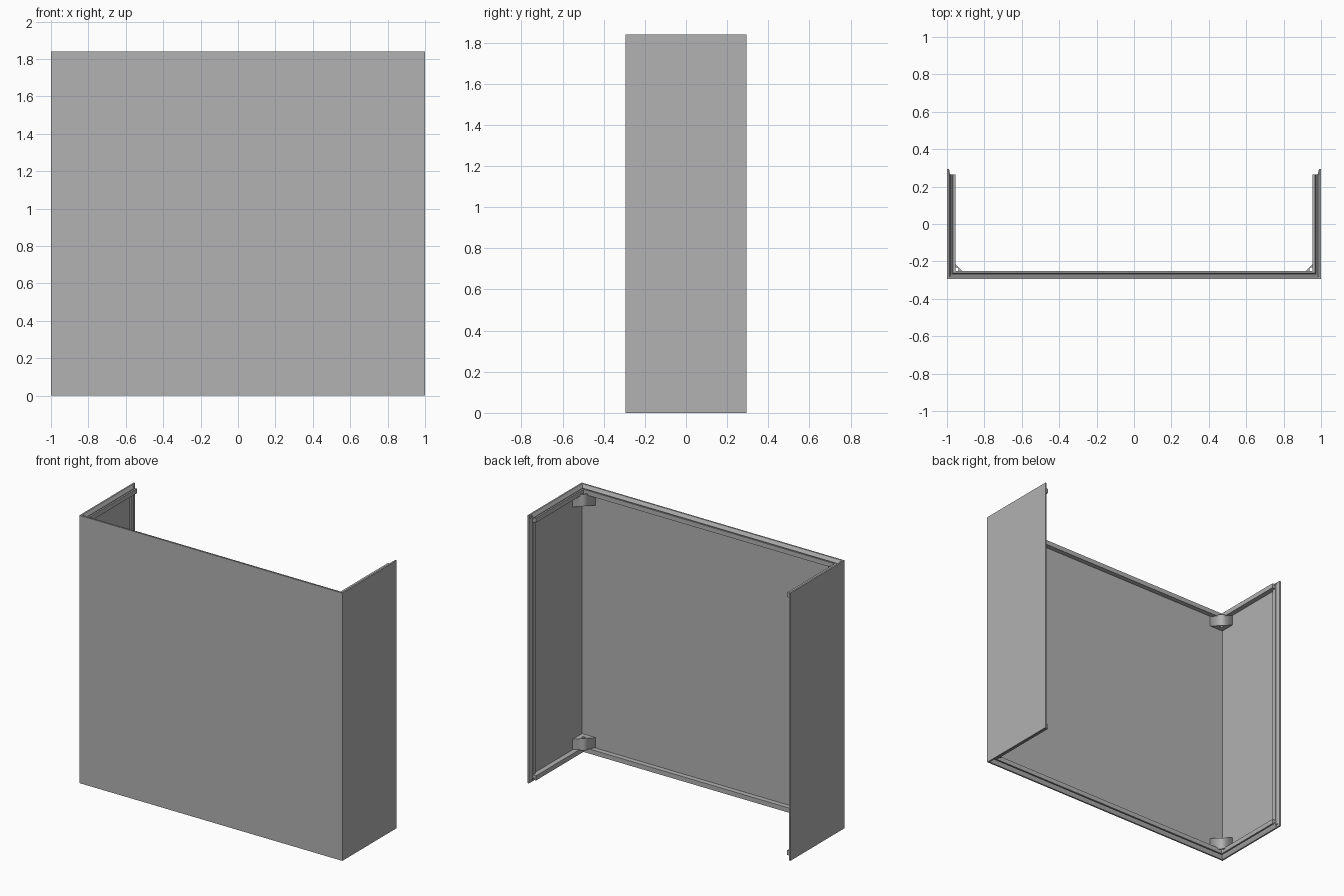
import bpy
import bmesh
from math import sin, cos, tau

cube = bpy.data.objects.get("Cube")
if cube:
    bpy.data.objects.remove(cube, do_unlink=True)

HALF_X, HALF_Y, HEIGHT = 1.0, 0.295, 1.84
RIB_END = 0.265      # back end of the inner ribs
WALL = 0.011         # thickness of the thin shell

grey = bpy.data.materials.new("plain grey")
grey.use_nodes = True
colour = (0.445, 0.445, 0.445, 1)
grey.diffuse_color = colour
grey.node_tree.nodes["Principled BSDF"].inputs["Base Color"].default_value = colour


def add_object(name, data):
    obj = bpy.data.objects.new(name, data)
    data.materials.append(grey)
    bpy.context.collection.objects.link(obj)
    return obj


def mesh_object(name, bm):
    bmesh.ops.recalc_face_normals(bm, faces=bm.faces)
    mesh = bpy.data.meshes.new(name)
    bm.to_mesh(mesh)
    bm.free()
    return add_object(name, mesh)


def u_sweep(name, profile, end_y):
    """Sweep an (inward offset, z) profile round the three walls with mitred corners."""
    bm = bmesh.new()
    rings = []
    for side, at_end in ((-1, True), (-1, False), (1, False), (1, True)):
        rings.append([bm.verts.new((side * (HALF_X - o),
                                    end_y if at_end else o - HALF_Y, z))
                      for o, z in profile])
    n = len(profile)
    for a, b in zip(rings, rings[1:]):
        for i in range(n):
            j = (i + 1) % n
            bm.faces.new((a[i], a[j], b[j], b[i]))
    bm.faces.new(rings[0])
    bm.faces.new(rings[-1])
    return mesh_object(name, bm)


def prism(name, outline, z0, z1):
    """Extrude an (x, y) outline vertically."""
    bm = bmesh.new()
    face = bm.faces.new([bm.verts.new((x, y, z0)) for x, y in outline])
    top = bmesh.ops.extrude_face_region(bm, geom=[face])["geom"]
    bmesh.ops.translate(bm, vec=(0, 0, z1 - z0),
                        verts=[v for v in top if isinstance(v, bmesh.types.BMVert)])
    return mesh_object(name, bm)


# Thin outer shell: front panel and two side panels
u_sweep("outer_shell", [(0, 0), (WALL, 0), (WALL, HEIGHT), (0, HEIGHT)], HALF_Y)

# Sloped lip backing and grooved rail along the top and bottom edges
lip = [(0.008, 0), (WALL, 0), (0.022, 0.02), (0.022, 0.05), (0.008, 0.05)]
rail = [(0.02, 0.05), (0.02, 0.03), (0.028, 0.03), (0.033, 0.018),
        (0.045, 0.018), (0.045, 0.05)]
for level, z_of in (("bottom", lambda d: d), ("top", lambda d: HEIGHT - d)):
    u_sweep(level + "_lip", [(o, z_of(d)) for o, d in lip], RIB_END)
    u_sweep(level + "_rail", [(o, z_of(d)) for o, d in rail], RIB_END)

# Upright ribs at the back ends of the side panels, with a tapering lip
for side, label in ((1, "left"), (-1, "right")):
    section = [(0.008, HALF_Y), (WALL, HALF_Y - 0.002), (0.018, RIB_END),
               (0.022, RIB_END), (0.022, RIB_END - 0.03), (0.008, RIB_END - 0.03)]
    prism(label + "_end_rib", [(side * (HALF_X - o), y) for o, y in section],
          0.02, HEIGHT - 0.02)


def corner_block(name, side, z0, z1):
    """Triangular block with a round screw hole, as a filled flat curve."""
    near, far, centre, radius = 0.01, 0.115, 0.052, 0.0105
    triangle = [(near, near), (far, near), (near, far)]
    hole = [(centre + radius * cos(tau * i / 24), centre + radius * sin(tau * i / 24))
            for i in range(24)]
    curve = bpy.data.curves.new(name, "CURVE")
    curve.dimensions = "2D"
    curve.fill_mode = "BOTH"
    curve.extrude = (z1 - z0) / 2
    for loop in (triangle, hole):
        spline = curve.splines.new("POLY")
        spline.points.add(len(loop) - 1)
        for point, (x, y) in zip(spline.points, loop):
            point.co = (side * (HALF_X - x), y - HALF_Y, 0, 1)
        spline.use_cyclic_u = True
    add_object(name, curve).location.z = (z0 + z1) / 2


# Screw blocks in the four front corners
for side, label in ((1, "left"), (-1, "right")):
    corner_block(label + "_bottom_block", side, 0.04, 0.122)
    corner_block(label + "_top_block", side, HEIGHT - 0.122, HEIGHT - 0.04)
